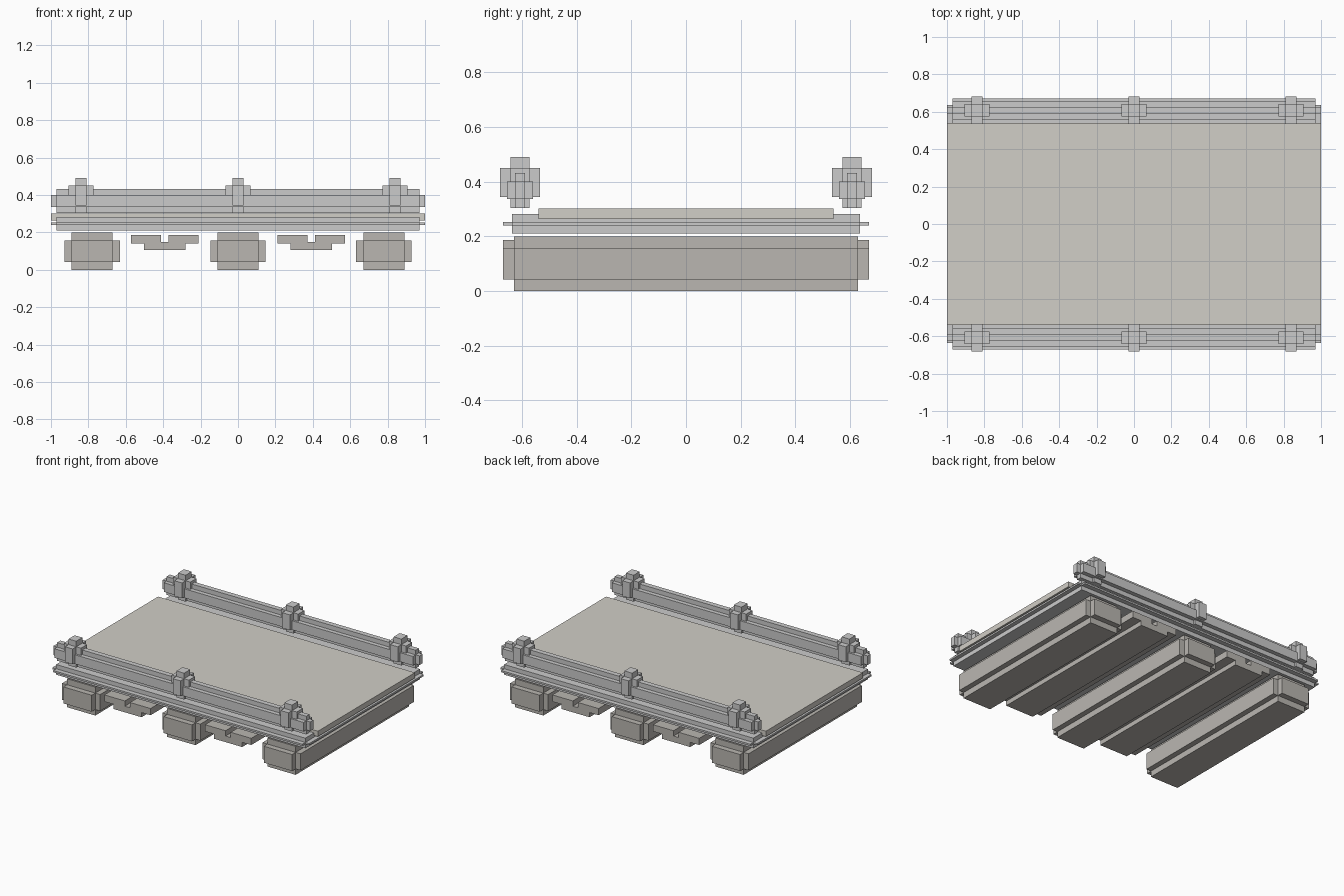
import bpy, bmesh
from itertools import product

if "Cube" in bpy.data.objects:
    bpy.data.objects.remove(bpy.data.objects["Cube"])


def material(name, rgb):
    m = bpy.data.materials.new(name)
    m.diffuse_color = (*rgb, 1)
    m.use_nodes = True
    m.node_tree.nodes["Principled BSDF"].inputs["Base Color"].default_value = m.diffuse_color
    return m


STONE = material("pale_stone", (0.64, 0.62, 0.57))
CONCRETE = material("grey_concrete", (0.56, 0.56, 0.54))
BEAM = material("brown_grey", (0.49, 0.47, 0.44))


def finish(name, bm, mat):
    bmesh.ops.remove_doubles(bm, verts=bm.verts, dist=1e-5)
    bmesh.ops.recalc_face_normals(bm, faces=bm.faces)
    me = bpy.data.meshes.new(name)
    bm.to_mesh(me)
    bm.free()
    me.materials.append(mat)
    ob = bpy.data.objects.new(name, me)
    bpy.context.collection.objects.link(ob)
    return ob


def stepped_block(name, centre, outer, inner, mat):
    """Block with square notches along all its edges (outer/inner half sizes)."""
    cuts = [(c - o, c - i, c + i, c + o) for c, o, i in zip(centre, outer, inner)]
    solid = {c for c in product(range(3), repeat=3) if sum(k != 1 for k in c) <= 1}
    bm = bmesh.new()
    for cell in solid:
        for axis, side in product(range(3), (0, 1)):
            near = list(cell)
            near[axis] += 2 * side - 1
            if tuple(near) in solid:
                continue
            a, b = [k for k in range(3) if k != axis]
            verts = []
            for da, db in ((0, 0), (1, 0), (1, 1), (0, 1)):
                idx = list(cell)
                idx[axis] += side
                idx[a] += da
                idx[b] += db
                verts.append(bm.verts.new([cuts[k][idx[k]] for k in range(3)]))
            bm.faces.new(verts)
    return finish(name, bm, mat)


def extruded(name, profile, half_y, mat):
    """Extrude an x/z outline along y."""
    bm = bmesh.new()
    face = bm.faces.new([bm.verts.new((x, -half_y, z)) for x, z in profile])
    new = bmesh.ops.extrude_face_region(bm, geom=[face])["geom"]
    moved = [g for g in new if isinstance(g, bmesh.types.BMVert)]
    bmesh.ops.translate(bm, verts=moved, vec=(0, 2 * half_y, 0))
    return finish(name, bm, mat)


# Support beams underneath
for label, x in (("left", -0.78), ("middle", 0), ("right", 0.78)):
    stepped_block(f"{label}_beam", (x, 0, 0.1), (0.148, 0.67, 0.1), (0.11, 0.63, 0.058), BEAM)

# Grooved planks between the beams
half = [(0.11, 0.107), (0.11, 0.14), (0.18, 0.14), (0.18, 0.187), (0.02, 0.187), (0.02, 0.15)]
for label, x in (("left", -0.392), ("right", 0.392)):
    outline = [(x + px, z) for px, z in half] + [(x - px, z) for px, z in reversed(half)]
    extruded(f"{label}_plank", outline, 0.67, BEAM)

# Deck base with thin lip, and walking surface
stepped_block("deck_base", (0, 0, 0.246), (1, 0.67, 0.036), (0.97, 0.637, 0.006), CONCRETE)
extruded("deck_surface", [(-1, 0.264), (1, 0.264), (1, 0.302), (-1, 0.302)], 0.54, STONE)

# Railings with posts on both sides
for side, y in (("front", -0.608), ("back", 0.608)):
    stepped_block(f"{side}_rail", (0, y, 0.368), (1, 0.048, 0.064), (0.97, 0.018, 0.032), CONCRETE)
    for label, x in (("left", -0.84), ("middle", 0), ("right", 0.84)):
        stepped_block(f"{side}_{label}_post", (x, y, 0.397), (0.067, 0.074, 0.093),
                      (0.03, 0.034, 0.054), CONCRETE)
